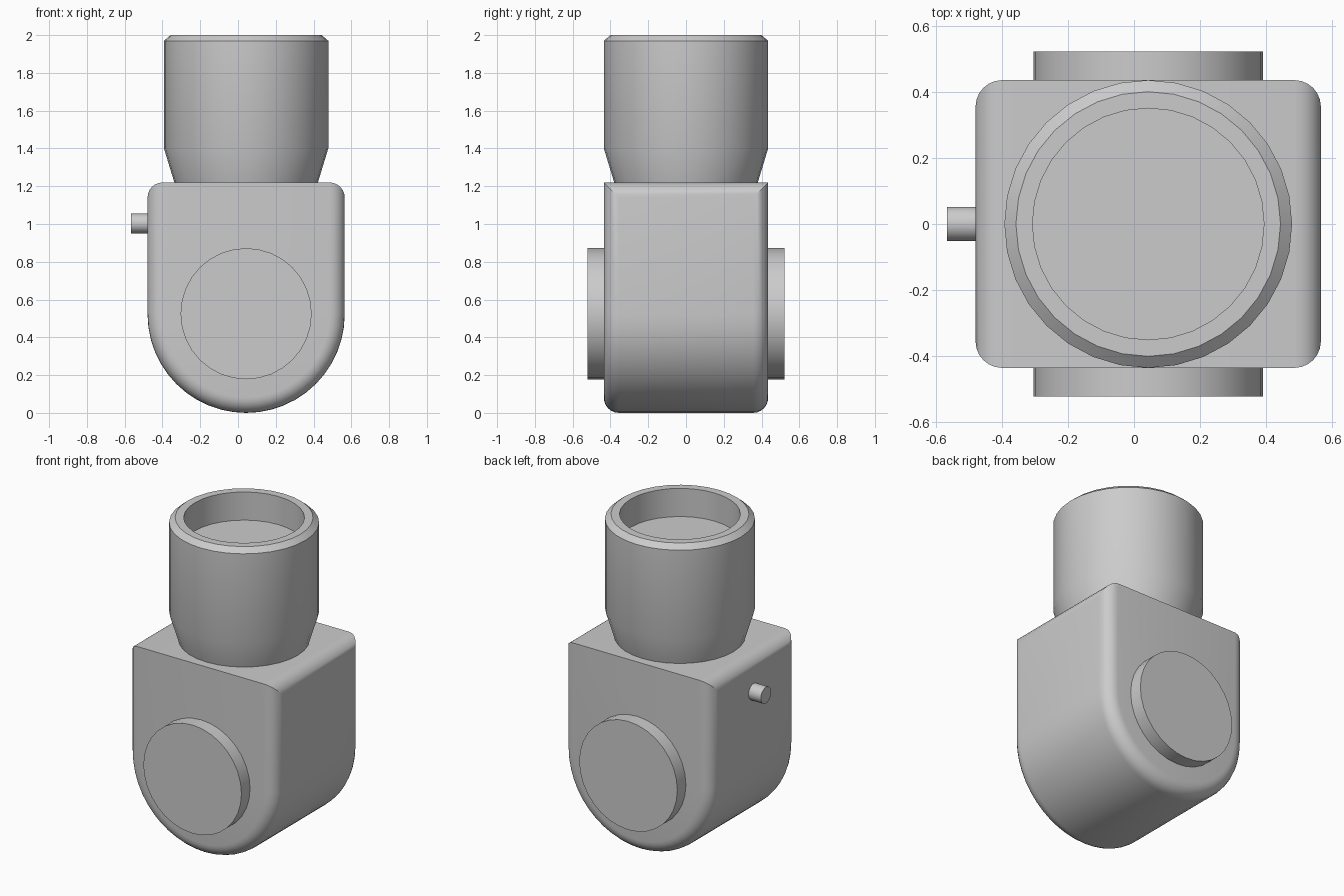
import bpy, bmesh
from math import pi, sin, cos, radians
from mathutils import Matrix, Vector

cube = bpy.data.objects.get("Cube")
if cube:
    bpy.data.objects.remove(cube, do_unlink=True)

CX = 0.043          # axis of the body and collar
R = 0.522           # half width of the body
DEPTH = 0.435       # half depth of the body
TOP = 1.22

grey = bpy.data.materials.new("plain_grey")
grey.use_nodes = True
colour = (0.6, 0.6, 0.6, 1)
grey.diffuse_color = colour
grey.node_tree.nodes["Principled BSDF"].inputs["Base Color"].default_value = colour


def finish(name, bm):
    bmesh.ops.recalc_face_normals(bm, faces=bm.faces)
    mesh = bpy.data.meshes.new(name)
    bm.to_mesh(mesh)
    bm.free()
    mesh.materials.append(grey)
    obj = bpy.data.objects.new(name, mesh)
    bpy.context.collection.objects.link(obj)
    bpy.ops.object.select_all(action="DESELECT")
    obj.select_set(True)
    bpy.context.view_layer.objects.active = obj
    bpy.ops.object.shade_smooth_by_angle(angle=radians(30))
    return obj


def cylinder(name, radius, start, end):
    """Capped cylinder between two points."""
    a, b = Vector(start), Vector(end)
    turn = (b - a).to_track_quat("Z", "Y").to_matrix().to_4x4()
    bm = bmesh.new()
    bmesh.ops.create_cone(bm, cap_ends=True, segments=32, radius1=radius, radius2=radius,
                          depth=(b - a).length, matrix=Matrix.Translation((a + b) / 2) @ turn)
    return finish(name, bm)


def lathe(name, profile, segments=32):
    """Closed solid turned about the vertical axis; the profile is (radius, height)."""
    bm = bmesh.new()
    rings = [[bm.verts.new((CX + r * cos(2 * pi * i / segments),
                            r * sin(2 * pi * i / segments), z))
              for i in range(segments)] for r, z in profile]
    for low, high in zip(rings, rings[1:]):
        for i in range(segments):
            j = (i + 1) % segments
            bm.faces.new((low[i], low[j], high[j], high[i]))
    bm.faces.new(rings[0])
    bm.faces.new(rings[-1])
    return finish(name, bm)


# Body: U-shaped block, rounded all round except along the top front and back edges
bm = bmesh.new()
outline = [(CX - R, TOP)]
outline += [(CX - R * cos(pi * i / 24), R - R * sin(pi * i / 24)) for i in range(25)]
outline += [(CX + R, TOP)]
face = bm.faces.new([bm.verts.new((x, -DEPTH, z)) for x, z in outline])
extruded = bmesh.ops.extrude_face_region(bm, geom=[face], use_keep_orig=True)
moved = [v for v in extruded["geom"] if isinstance(v, bmesh.types.BMVert)]
bmesh.ops.translate(bm, verts=moved, vec=(0, 2 * DEPTH, 0))
bmesh.ops.recalc_face_normals(bm, faces=bm.faces)
rounded = []
for e in bm.edges:
    a, b = (v.co for v in e.verts)
    along_y = abs(a.y - b.y) > DEPTH
    at_top = min(a.z, b.z) > TOP - 0.01
    if along_y == at_top:
        rounded.append(e)
bmesh.ops.bevel(bm, geom=rounded, offset=0.08, offset_type="OFFSET", segments=6,
                profile=0.5, affect="EDGES", clamp_overlap=True)
finish("body", bm)

# Collar: tapered foot, chamfered rim and a shallow round recess
lathe("collar", [(0.375, TOP - 0.02), (0.38, TOP), (0.435, 1.4), (0.435, 1.97),
                 (0.4, 2.0), (0.35, 2.0), (0.35, 1.82)])

# Round bosses on the front and back
for name, side in (("front_boss", -1), ("back_boss", 1)):
    cylinder(name, 0.347, (CX, side * (DEPTH - 0.03), 0.525), (CX, side * 0.522, 0.525))

# Small pin on the right side
cylinder("side_pin", 0.052, (CX - R + 0.03, 0, 1.003), (-0.566, 0, 1.003))
